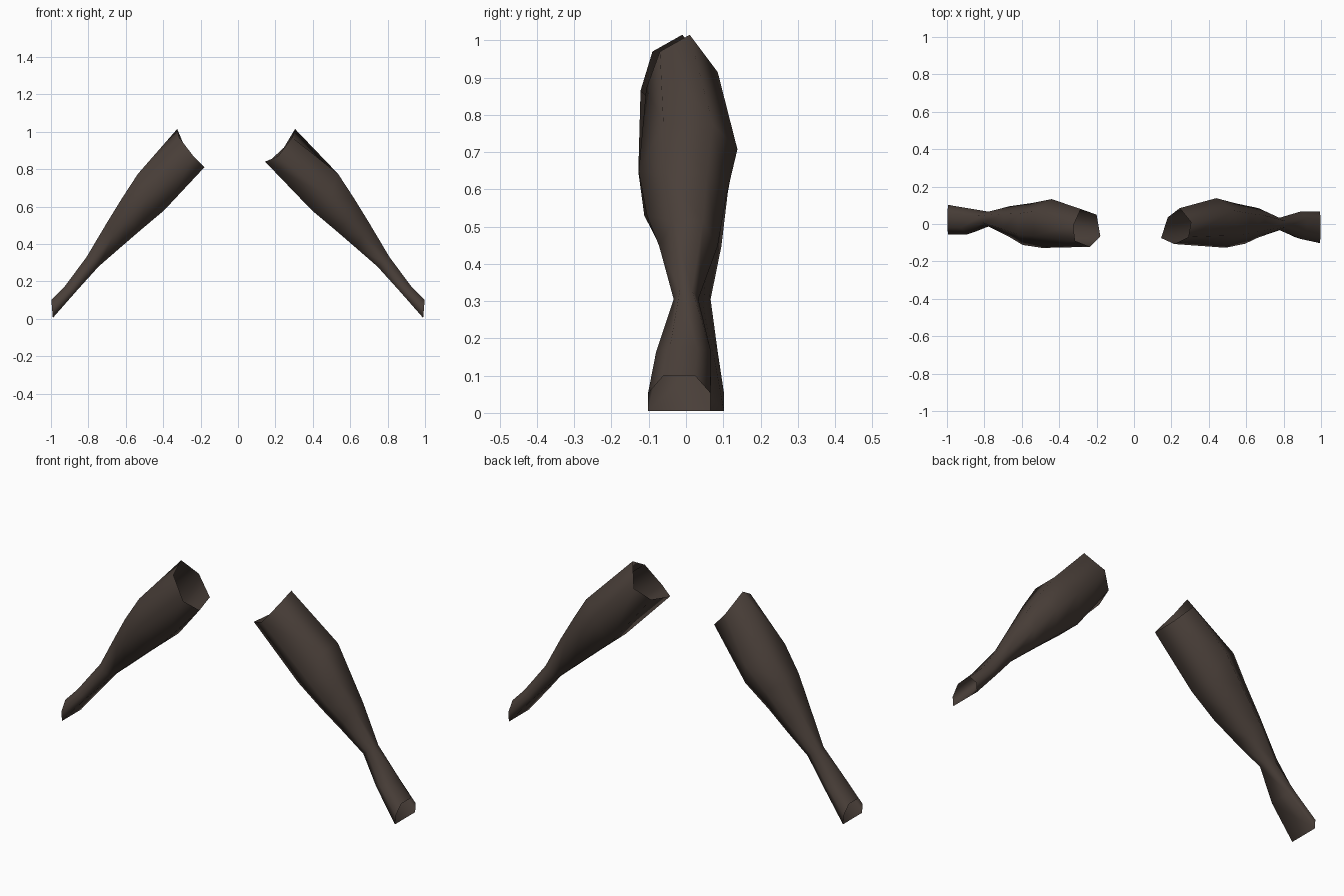
import bpy, bmesh
from mathutils import Vector

if "Cube" in bpy.data.objects:
    bpy.data.objects.remove(bpy.data.objects["Cube"])

cloth = bpy.data.materials.new("dark_brown_cloth")
cloth.diffuse_color = (0.068, 0.050, 0.041, 1)
cloth.use_nodes = True
cloth.node_tree.nodes["Principled BSDF"].inputs["Base Color"].default_value = cloth.diffuse_color

# Sleeve cross-sections from elbow to cuff: upper (x, z), lower (x, z), lower edge width
SECTIONS = [
    ((0.535, 0.775), (0.395, 0.58), 0.5),
    ((0.62, 0.645), (0.52, 0.475), 0.5),
    ((0.70, 0.515), (0.63, 0.38), 0.5),
    ((0.81, 0.33), (0.745, 0.28), 0.5),
    ((0.925, 0.175), (0.858, 0.155), 0.85),
    ((0.998, 0.10), (0.99, 0.005), 1.0),
]
AXIS = Vector((-0.025, 0, 0.03))   # lengthwise shift of the side points


def section(sec, y0, y1, side):
    """Six-sided ring: upper pair, front, lower pair, back."""
    (ux, uz), (lx, lz), wide = sec
    c, h = (y0 + y1) / 2, (y1 - y0) / 2
    mx, mz = (ux + lx) / 2, (uz + lz) / 2
    skew = AXIS if h > 0.085 else AXIS * 0
    pts = [Vector((ux, c + h * 0.5, uz)), Vector((ux, c - h * 0.5, uz)),
           Vector((mx, y0, mz)) - skew,
           Vector((lx, c - h * wide, lz)), Vector((lx, c + h * wide, lz)),
           Vector((mx, y1, mz)) + skew]
    return [Vector((p.x * side, p.y, p.z)) for p in pts]


def sleeve(name, side, opening, widths):
    rings = [[Vector(p) for p in opening]]
    rings += [section(s, y0, y1, side) for s, (y0, y1) in zip(SECTIONS, widths)]
    bm = bmesh.new()
    loops = [[bm.verts.new(p) for p in r] for r in rings]
    for a, b in zip(loops, loops[1:]):
        for i in range(6):
            j = (i + 1) % 6
            quad = (a[i], a[j], b[j], b[i])
            bm.faces.new(quad if side < 0 else quad[::-1])
    # make the walls face away from the tube axis
    f = next(iter(bm.faces))
    bm.normal_update()
    mid = sum((v.co for v in loops[0] + loops[1]), Vector()) / 12
    if f.normal.dot(f.calc_center_median() - mid) < 0:
        bmesh.ops.reverse_faces(bm, faces=bm.faces[:])
    for f in bm.faces:
        f.smooth = True
    me = bpy.data.meshes.new(name)
    bm.to_mesh(me)
    bm.free()
    me.materials.append(cloth)
    ob = bpy.data.objects.new(name, me)
    bpy.context.collection.objects.link(ob)


# Both sleeves are open tubes with slightly different rims and cuffs
sleeve("right_sleeve", 1,
       [(0.305, 0.01, 1.015), (0.29, -0.07, 0.97), (0.215, -0.107, 0.87),
        (0.145, -0.075, 0.84), (0.18, 0.035, 0.855), (0.245, 0.085, 0.915)],
       [(-0.127, 0.138), (-0.105, 0.11), (-0.072, 0.085),
        (-0.033, 0.033), (-0.08, 0.067), (-0.102, 0.066)])
sleeve("left_sleeve", -1,
       [(-0.325, -0.01, 1.015), (-0.315, -0.09, 0.97), (-0.235, -0.122, 0.865),
        (-0.18, -0.065, 0.81), (-0.20, 0.05, 0.83), (-0.285, 0.08, 0.92)],
       [(-0.128, 0.133), (-0.112, 0.112), (-0.07, 0.095),
        (-0.013, 0.066), (-0.055, 0.085), (-0.057, 0.102)])
